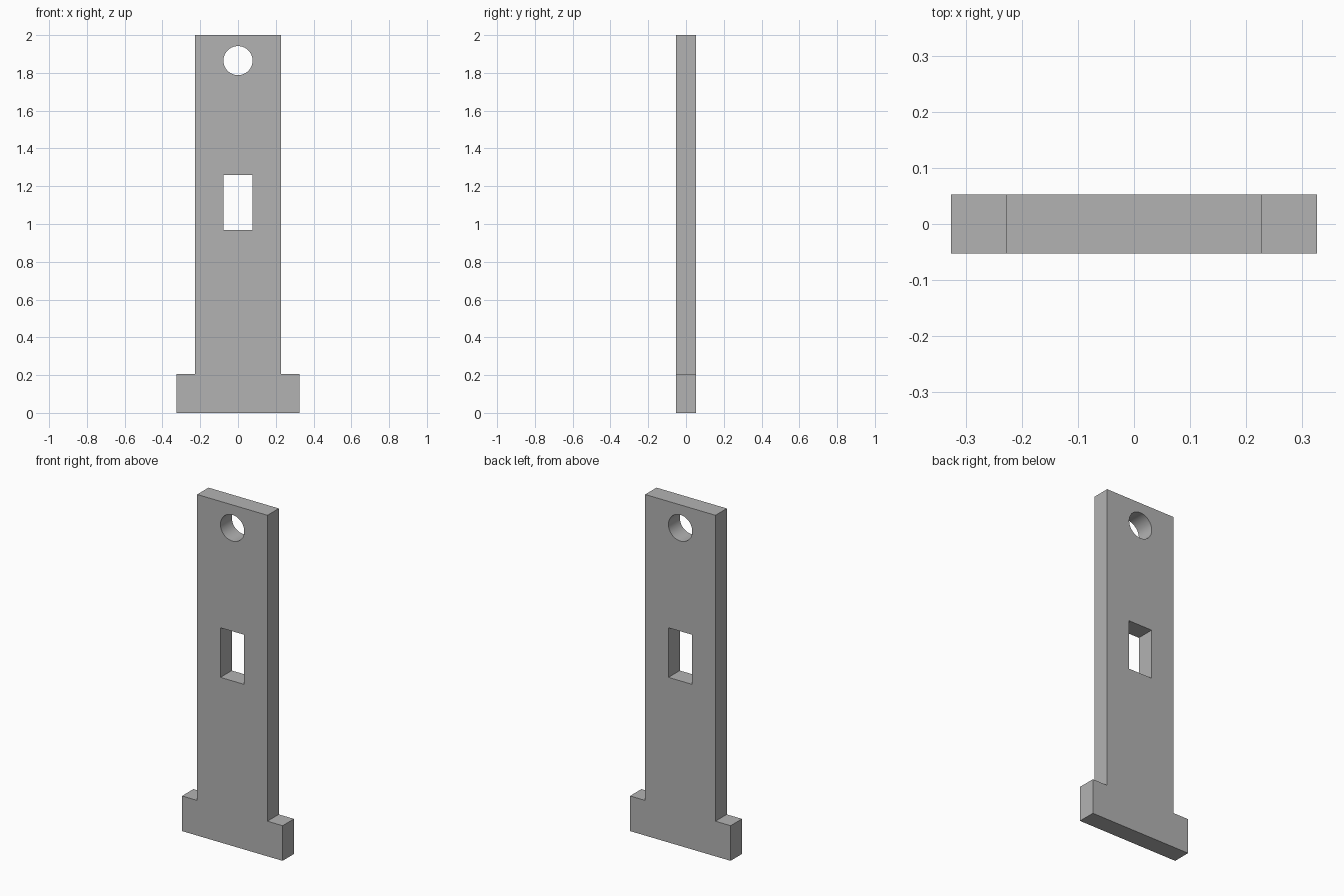
import bpy
import bmesh
from math import cos, sin, tau, radians

cube = bpy.data.objects.get("Cube")
if cube:
    bpy.data.objects.remove(cube, do_unlink=True)

HALF_DEPTH = 0.0525

# Single grey material
grey = bpy.data.materials.new("plain grey")
grey.use_nodes = True
color = (0.45, 0.45, 0.45, 1)
grey.diffuse_color = color
grey.node_tree.nodes["Principled BSDF"].inputs["Base Color"].default_value = color

# Flat profile: outline and two openings, drawn in x and z
right_side = [(0.326, 0), (0.326, 0.206), (0.228, 0.206), (0.228, 2)]
outline = right_side + [(-x, z) for x, z in reversed(right_side)]
window = [(-0.077, 0.968), (0.077, 0.968), (0.077, 1.259), (-0.077, 1.259)]
SIDES = 64
hole = [(0.077 * cos(tau * i / SIDES), 1.865 + 0.077 * sin(tau * i / SIDES))
        for i in range(SIDES)]

profile = bpy.data.curves.new("plate_profile", "CURVE")
profile.dimensions = "2D"
profile.fill_mode = "BOTH"
profile.extrude = HALF_DEPTH
for loop in (outline, window, hole):
    spline = profile.splines.new("POLY")
    spline.points.add(len(loop) - 1)
    for point, (x, z) in zip(spline.points, loop):
        point.co = (x, z, 0, 1)
    spline.use_cyclic_u = True

# Turn the filled profile into an upright solid plate
plate = bpy.data.objects.new("slotted_plate", profile)
bpy.context.collection.objects.link(plate)
plate.rotation_euler.x = radians(90)
bpy.ops.object.select_all(action="DESELECT")
plate.select_set(True)
bpy.context.view_layer.objects.active = plate
bpy.ops.object.convert(target="MESH")
bpy.ops.object.transform_apply(location=False, rotation=True, scale=False)

# Weld caps to walls and merge the flat triangles
bm = bmesh.new()
bm.from_mesh(plate.data)
bmesh.ops.remove_doubles(bm, verts=bm.verts, dist=0.0001)
bmesh.ops.dissolve_limit(bm, angle_limit=radians(1), verts=bm.verts, edges=bm.edges)
bmesh.ops.recalc_face_normals(bm, faces=bm.faces)
bm.to_mesh(plate.data)
bm.free()

plate.data.materials.clear()
plate.data.materials.append(grey)
bpy.ops.object.shade_smooth_by_angle(angle=radians(30))
